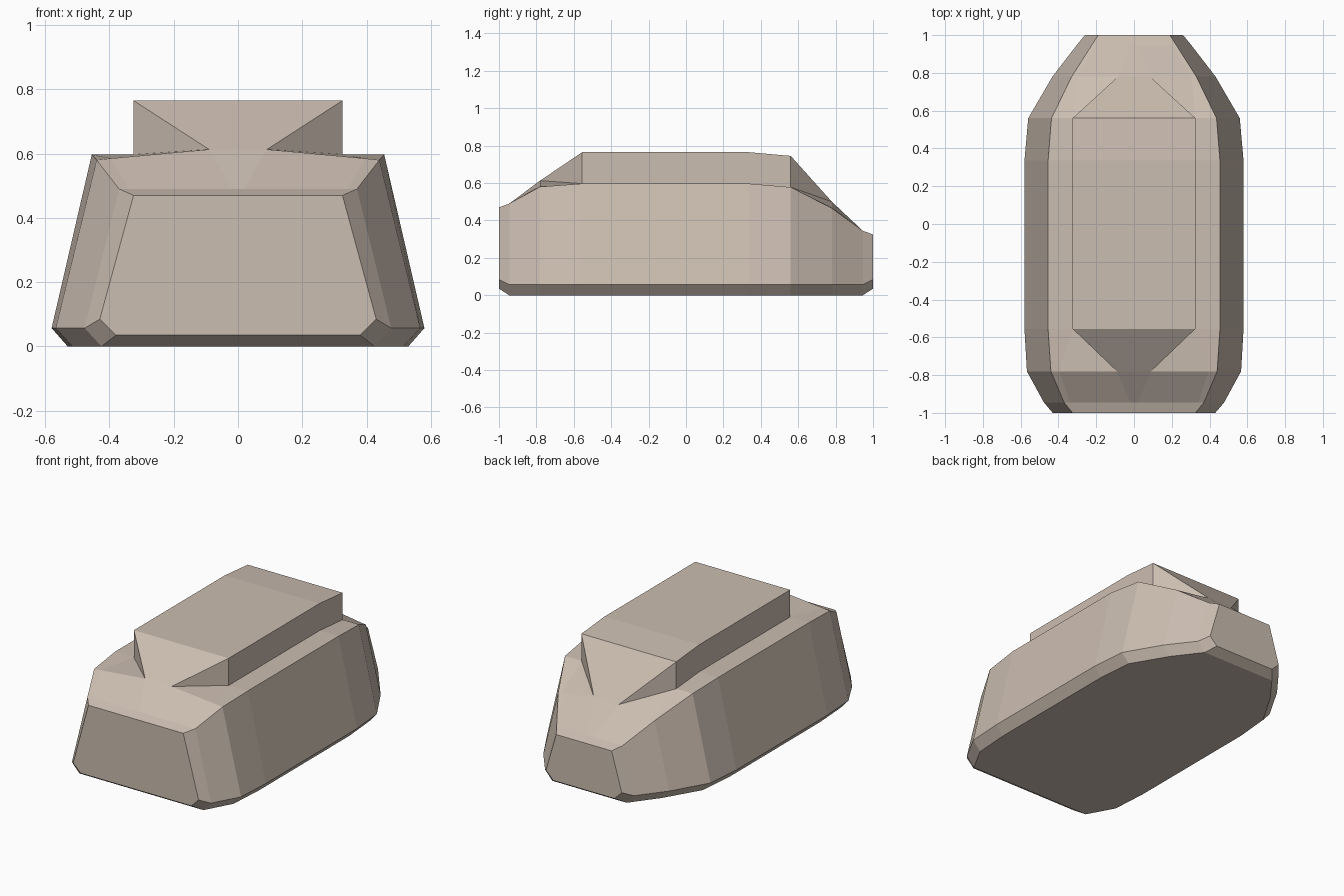
import bpy
import bmesh

# Half cross-sections along the length:
# y, bottom (x, z), sill (x, z), shoulder (x, z), cabin foot (x, z), roof edge (x, z)
STATIONS = [
    (-1.000, (0.380, 0.035), (0.430, 0.085), (0.325, 0.470), (0.29, 0.470), (0.020, 0.470)),
    (-0.945, (0.425, 0.000), (0.477, 0.057), (0.370, 0.490), (0.34, 0.490), (0.020, 0.490)),
    (-0.780, (0.515, 0.000), (0.567, 0.057), (0.440, 0.580), (0.395, 0.585), (0.090, 0.613)),
    (-0.555, (0.530, 0.000), (0.580, 0.057), (0.455, 0.597), (0.325, 0.597), (0.325, 0.765)),
    (0.335, (0.530, 0.000), (0.580, 0.057), (0.455, 0.597), (0.325, 0.597), (0.325, 0.765)),
    (0.560, (0.510, 0.000), (0.560, 0.057), (0.437, 0.578), (0.325, 0.578), (0.325, 0.745)),
    (0.780, (0.380, 0.000), (0.432, 0.057), (0.330, 0.465), (0.305, 0.468), (0.085, 0.500)),
    (0.945, (0.255, 0.000), (0.305, 0.057), (0.225, 0.345), (0.20, 0.345), (0.020, 0.345)),
    (1.000, (0.210, 0.035), (0.260, 0.085), (0.190, 0.325), (0.17, 0.325), (0.020, 0.325)),
]

bm = bmesh.new()

# Full rings: right half from the bottom up, then the left half back down
rings = []
for y, *half in STATIONS:
    ring = [(x, z) for x, z in half] + [(-x, z) for x, z in reversed(half)]
    rings.append([bm.verts.new((x, y, z)) for x, z in ring])

# Skin between neighbouring rings
n = len(rings[0])
for s, (a, b) in enumerate(zip(rings, rings[1:])):
    for i in range(n):
        j = (i + 1) % n
        quad = [a[i], a[j], b[j], b[i]]
        foot, roof = (i, j) if i == 3 else (j, i)
        if i in (3, 5) and s in (2, 5):
            # Notch beside the windscreens: fold from wedge tip to cabin foot
            tip, base = (a, b) if s == 2 else (b, a)
            bm.faces.new((tip[roof], base[roof], base[foot]))
            bm.faces.new((tip[roof], base[foot], tip[foot]))
        else:
            bm.faces.new(quad)

# Nose and tail panels
bm.faces.new(rings[0])
bm.faces.new(rings[-1])
bmesh.ops.recalc_face_normals(bm, faces=bm.faces)

mesh = bpy.data.meshes.new("vehicle_body")
bm.to_mesh(mesh)
bm.free()
body = bpy.data.objects.new("vehicle_body", mesh)
bpy.context.collection.objects.link(body)

# Tan paint
paint = bpy.data.materials.new("tan_paint")
paint.diffuse_color = (0.60, 0.51, 0.44, 1.0)
mesh.materials.append(paint)
